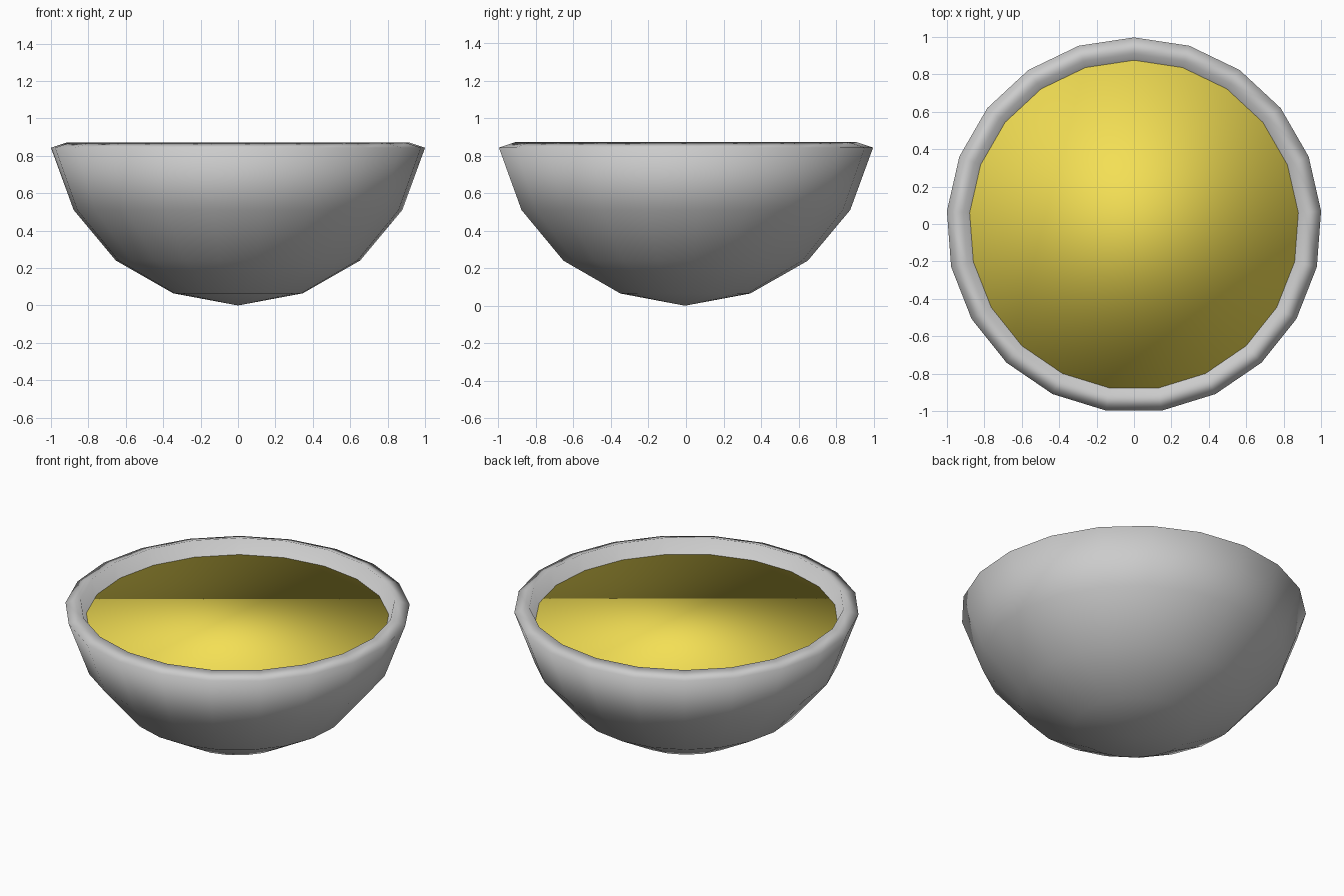
import bpy, bmesh, math

if "Cube" in bpy.data.objects:
    bpy.data.objects.remove(bpy.data.objects["Cube"])

SIDES = 21          # low-poly ring count, one vertex pointing to +y
Y_SHIFT = -0.0056   # odd side count: re-centre the bounds


def lathe(name, profile, cap_top=False):
    """Turn an (r, z) profile round z; r = 0 makes a single pole vertex."""
    bm = bmesh.new()
    rings = []
    for r, z in profile:
        if r == 0:
            rings.append([bm.verts.new((0, Y_SHIFT, z))])
            continue
        ring = []
        for i in range(SIDES):
            a = math.pi / 2 + 2 * math.pi * i / SIDES
            ring.append(bm.verts.new((r * math.cos(a), r * math.sin(a) + Y_SHIFT, z)))
        rings.append(ring)
    for a, b in zip(rings, rings[1:]):
        for i in range(SIDES):
            j = (i + 1) % SIDES
            if len(a) == 1:
                bm.faces.new((a[0], b[j], b[i]))
            elif len(b) == 1:
                bm.faces.new((a[i], a[j], b[0]))
            else:
                bm.faces.new((a[i], a[j], b[j], b[i]))
    if cap_top:
        bm.faces.new(rings[-1])
    bmesh.ops.recalc_face_normals(bm, faces=bm.faces)
    for f in bm.faces:
        f.smooth = True
    mesh = bpy.data.meshes.new(name)
    bm.to_mesh(mesh)
    bm.free()
    obj = bpy.data.objects.new(name, mesh)
    bpy.context.collection.objects.link(obj)
    return obj


# Bowl shell: outside from the bottom point up, over the rim, down the inside
lathe("bowl", [(0, 0), (0.348, 0.065), (0.655, 0.24), (0.881, 0.51), (1.003, 0.843),
               (0.915, 0.872), (0.80, 0.56), (0.59, 0.31), (0.31, 0.155), (0, 0.10)])

# Soup: solid filling with a flat top just below the rim
soup = lathe("soup", [(0, 0.09), (0.31, 0.145), (0.595, 0.30), (0.805, 0.55), (0.884, 0.78)],
             cap_top=True)
mat = bpy.data.materials.new("soup_yellow")
mat.diffuse_color = (0.90, 0.74, 0.09, 1)
mat.use_nodes = True
mat.node_tree.nodes["Principled BSDF"].inputs["Base Color"].default_value = mat.diffuse_color
soup.data.materials.append(mat)
